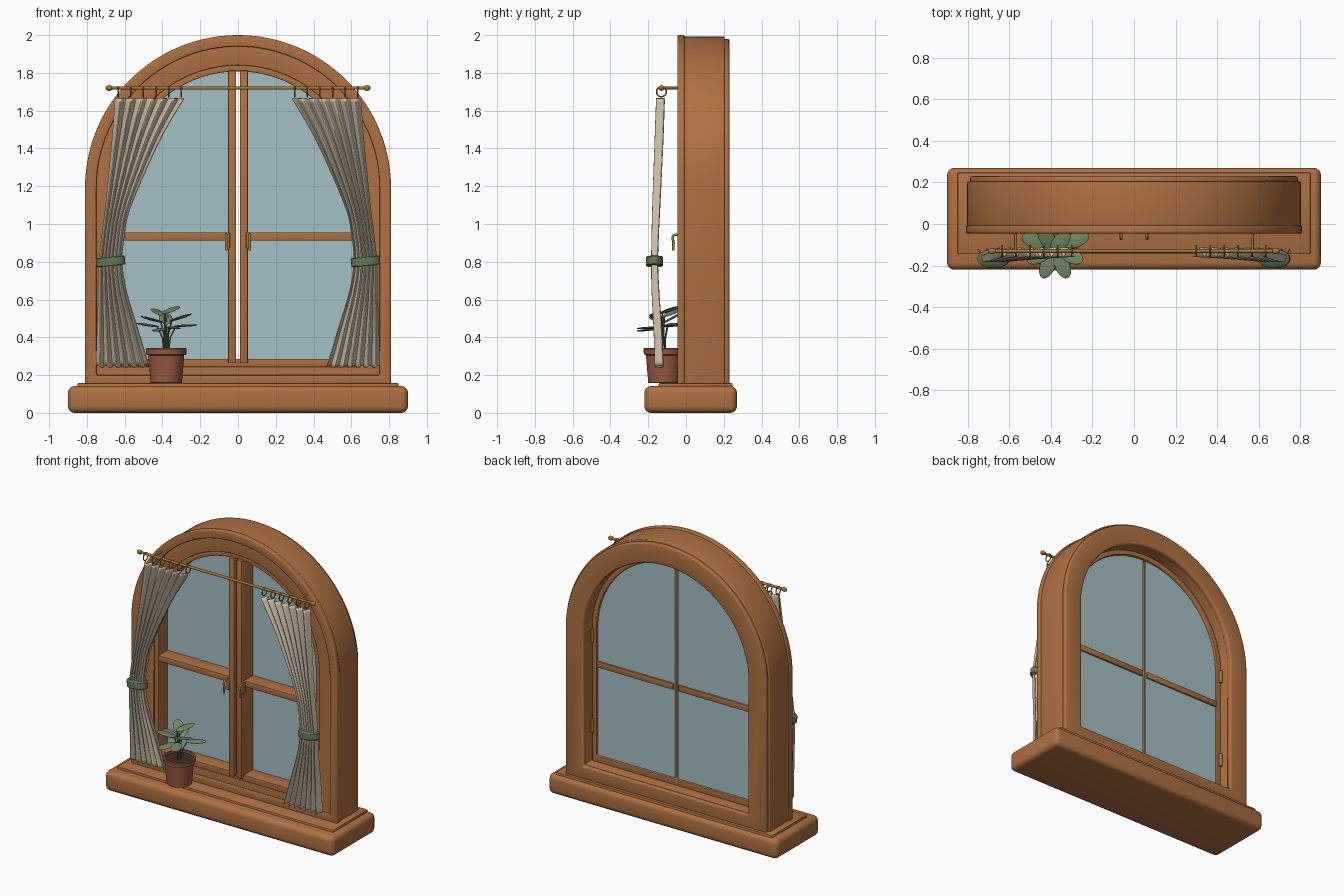
import bpy, bmesh, math
from mathutils import Vector, Matrix, Euler

if "Cube" in bpy.data.objects:
    bpy.data.objects.remove(bpy.data.objects["Cube"])

def material(name, rgb):
    m = bpy.data.materials.new(name)
    m.diffuse_color = (*rgb, 1)
    m.use_nodes = True
    m.node_tree.nodes["Principled BSDF"].inputs["Base Color"].default_value = m.diffuse_color
    return m

WOOD = material("warm wood", (0.43, 0.165, 0.055))
GLASS = material("pale blue glass", (0.37, 0.53, 0.56))
CLOTH = material("cream cloth", (0.66, 0.55, 0.41))
BRASS = material("brass", (0.38, 0.19, 0.035))
TIE = material("sage green band", (0.13, 0.19, 0.09))
LEAF = material("leaf green", (0.17, 0.25, 0.13))
STEM = material("stem green", (0.09, 0.14, 0.06))
CLAY = material("terracotta", (0.31, 0.10, 0.052))
SOIL = material("dark soil", (0.05, 0.025, 0.015))
CZ = 1.19  # height of the arch centre

def finish(name, bm, mat, bevel=0, segments=3):
    bmesh.ops.recalc_face_normals(bm, faces=bm.faces)
    if bevel:
        edges = [e for e in bm.edges if len(e.link_faces) == 2 and e.calc_face_angle() > 0.6]
        bmesh.ops.bevel(bm, geom=edges, offset=bevel, segments=segments, profile=0.5,
                        affect='EDGES', clamp_overlap=True)
    me = bpy.data.meshes.new(name)
    bm.to_mesh(me)
    bm.free()
    me.materials.append(mat)
    ob = bpy.data.objects.new(name, me)
    bpy.context.collection.objects.link(ob)
    return ob

def box(name, x, y, z, mat, bevel=0.004, segments=2):
    bm = bmesh.new()
    bmesh.ops.create_cube(bm, size=1)
    for v in bm.verts:
        v.co = [(a[0] + a[1]) / 2 + c * (a[1] - a[0]) for a, c in zip((x, y, z), v.co)]
    return finish(name, bm, mat, bevel, segments)

def arch(w, zb, n=64):
    arc = [(w * math.cos(math.pi * i / n), CZ + w * math.sin(math.pi * i / n)) for i in range(n + 1)]
    return [(w, zb)] + arc + [(-w, zb)]

def arch_ring(name, outer, inner, y0, y1, mat, bevel):
    bm = bmesh.new()
    loops = [[bm.verts.new((x, y, z)) for x, z in pts]
             for pts, y in ((outer, y0), (outer, y1), (inner, y1), (inner, y0))]
    n = len(outer)
    for k in range(4):
        a, b = loops[k], loops[(k + 1) % 4]
        for i in range(n):
            j = (i + 1) % n
            bm.faces.new((a[i], a[j], b[j], b[i]))
    return finish(name, bm, mat, bevel)

def plate(name, pts, y0, y1, mat):
    bm = bmesh.new()
    f = bm.faces.new([bm.verts.new((x, y0, z)) for x, z in pts])
    r = bmesh.ops.extrude_face_region(bm, geom=[f])
    for v in r['geom']:
        if isinstance(v, bmesh.types.BMVert):
            v.co.y = y1
    return finish(name, bm, mat)

def lathe(name, profile, centre, mat, n=40, turn=None, scale=(1, 1, 1)):
    bm = bmesh.new()
    rings = [[bm.verts.new((r * math.cos(2 * math.pi * i / n), r * math.sin(2 * math.pi * i / n), z))
              for i in range(n)] for r, z in profile]
    for a, b in zip(rings, rings[1:]):
        for i in range(n):
            bm.faces.new((a[i], a[(i + 1) % n], b[(i + 1) % n], b[i]))
    bm.faces.new(rings[0])
    bm.faces.new(rings[-1])
    ob = finish(name, bm, mat)
    ob.matrix_world = (Matrix.Translation(centre) @ (turn or Euler()).to_matrix().to_4x4()
                       @ Matrix.Diagonal((*scale, 1)))
    return ob

def ball(name, centre, scale, mat, turn=None):
    prof = [(max(math.sin(math.pi * i / 12), 0.01), -math.cos(math.pi * i / 12)) for i in range(13)]
    return lathe(name, prof, centre, mat, 20, turn, scale)

def tube(name, pts, r, mat, cyclic=False):
    cu = bpy.data.curves.new(name, 'CURVE')
    cu.dimensions = '3D'
    cu.bevel_depth, cu.bevel_resolution, cu.use_fill_caps = r, 3, True
    sp = cu.splines.new('POLY')
    sp.points.add(len(pts) - 1)
    for p, c in zip(sp.points, pts):
        p.co = (*c, 1)
    sp.use_cyclic_u = cyclic
    cu.materials.append(mat)
    ob = bpy.data.objects.new(name, cu)
    bpy.context.collection.objects.link(ob)

# Sill and arched frame
box("sill", (-0.9, 0.9), (-0.22, 0.27), (0, 0.142), WOOD, 0.035, 4)
box("sill_step", (-0.85, 0.85), (-0.145, 0.247), (0.1, 0.157), WOOD, 0.006)
arch_ring("front_casing", arch(0.81, 0.15), arch(0.75, 0.2), -0.045, -0.008, WOOD, 0.007)
arch_ring("frame_body", arch(0.803, 0.15), arch(0.65, 0.245), -0.022, 0.205, WOOD, 0.006)
arch_ring("back_casing", arch(0.79, 0.15), arch(0.648, 0.243), 0.19, 0.23, WOOD, 0.012)
arch_ring("sash_rim", arch(0.652, 0.243), arch(0.618, 0.285), -0.012, 0.125, WOOD, 0.005)

# Two casement leaves with glass, hinges and handles
for s, side in ((-1, "left"), (1, "right")):
    def span(a, b):
        return tuple(sorted((s * a, s * b)))
    w, x0 = 0.63, 0.012
    top = math.acos(x0 / w)
    pts = [(s * x0, 0.27), (s * w, 0.27)] + [
        (s * w * math.cos(top * i / 32), CZ + w * math.sin(top * i / 32)) for i in range(33)]
    plate(side + "_glass", pts, 0.092, 0.106, GLASS)
    box(side + "_stile", span(0.01, 0.052), (-0.032, 0.098), (0.263, 1.812), WOOD)
    box(side + "_rail", span(0.02, 0.63), (-0.008, 0.118), (0.912, 0.955), WOOD)
    box(side + "_handle_plate", span(0.043, 0.066), (-0.038, -0.006), (0.87, 0.955), BRASS)
    hx = s * 0.062
    tube(side + "_handle", [(hx, -0.02, 0.943), (hx, -0.058, 0.943), (hx, -0.068, 0.938),
                            (hx, -0.071, 0.925), (hx, -0.066, 0.9), (hx, -0.068, 0.86)], 0.007, BRASS)
    for z in (0.5, 1.14):
        lathe(side + "_hinge", [(0.011, -0.045), (0.011, 0.045)], (s * 0.641, 0.135, z), BRASS, 16)

# Curtain rod with finials, brackets and rings
tube("curtain_rod", [(-0.67, -0.13, 1.72), (0.67, -0.13, 1.72)], 0.009, BRASS)
for s in (-1, 1):
    ball("rod_finial", (s * 0.682, -0.13, 1.72), (0.02, 0.015, 0.015), BRASS)
    tube("rod_bracket", [(s * 0.57, -0.13, 1.72), (s * 0.57, -0.03, 1.72)], 0.007, BRASS)
    for i in range(6):
        x = s * (0.3 + 0.067 * i)
        tube("curtain_ring", [(x, -0.13 + 0.026 * math.cos(t * math.pi / 12),
                               1.7 + 0.026 * math.sin(t * math.pi / 12)) for t in range(24)],
             0.004, BRASS, True)

# Pleated curtains: rows of height, outer x, inner x, depth, fold size
ROWS = [(1.665, 0.65, 0.285, -0.135, 0.021), (1.44, 0.667, 0.415, -0.143, 0.021),
        (1.1, 0.70, 0.565, -0.157, 0.019), (0.94, 0.72, 0.602, -0.163, 0.017),
        (0.8, 0.735, 0.613, -0.166, 0.016), (0.65, 0.738, 0.592, -0.162, 0.018),
        (0.45, 0.745, 0.532, -0.15, 0.02), (0.245, 0.752, 0.47, -0.142, 0.021)]

def row_at(t):
    k = min(int(t), len(ROWS) - 2)
    f = t - k
    p = [ROWS[max(0, min(len(ROWS) - 1, k + d))] for d in (-1, 0, 1, 2)]
    return [0.5 * (2 * b + (c - a) * f + (2 * a - 5 * b + 4 * c - d) * f * f
                   + (3 * b - a - 3 * c + d) * f ** 3) for a, b, c, d in zip(*p)]

for s, side in ((-1, "left"), (1, "right")):
    bm = bmesh.new()
    NU, NV = 110, 42
    grid = []
    for j in range(NV + 1):
        z, xo, xi, y, amp = row_at(7 * j / NV)
        line = []
        for i in range(NU + 1):
            u = i / NU
            a = 2 * math.pi * 6.5 * u
            hem = 0.007 * math.sin(a) * (j / NV) ** 4
            line.append(bm.verts.new((s * (xo + (xi - xo) * u), y + amp * math.cos(a), z + hem)))
        grid.append(line)
    for j in range(NV):
        for i in range(NU):
            bm.faces.new((grid[j][i], grid[j][i + 1], grid[j + 1][i + 1], grid[j + 1][i]))
    ob = finish(side + "_curtain", bm, CLOTH)
    mod = ob.modifiers.new("cloth thickness", 'SOLIDIFY')
    mod.thickness, mod.offset = 0.005, 0
    # Tieback band around the gathered cloth
    h = 0.024
    lathe(side + "_tieback", [(0.95, -h), (1, -h + 0.004), (1, h - 0.004), (0.95, h)],
          (s * 0.675, -0.167, 0.802), TIE, 40, Euler((0, -0.1, 0)), (0.077, 0.046, 1))

# Potted plant
PX, PY = -0.38, -0.117
lathe("pot", [(0.078, 0.157), (0.083, 0.16), (0.095, 0.305), (0.106, 0.31), (0.108, 0.338),
              (0.104, 0.343), (0.094, 0.343), (0.09, 0.32)], (PX, PY, 0), CLAY)
lathe("soil", [(0.09, 0.318), (0.092, 0.33)], (PX, PY, 0), SOIL)
# Leaves: compass angle, reach, height, tilt
LEAVES = [(160, 0.105, 0.465, 0.15), (22, 0.11, 0.462, 0.05), (247, 0.09, 0.44, -0.1),
          (293, 0.09, 0.45, -0.05), (205, 0.085, 0.495, 0.25), (335, 0.085, 0.505, 0.3),
          (95, 0.04, 0.50, 0.5), (130, 0.055, 0.53, 0.35), (50, 0.04, 0.545, 0.3)]
for deg, reach, z, tilt in LEAVES:
    a = math.radians(deg)
    d = Vector((math.cos(a), math.sin(a), 0))
    c = Vector((PX, PY, z)) + d * reach
    ball("leaf", c, (0.066, 0.036, 0.006), LEAF, Euler((0, -tilt, a)))
    base = Vector((PX, PY, 0.32)) + d * 0.012
    tip = c - d * 0.055 * math.cos(tilt) - Vector((0, 0, 0.055 * math.sin(tilt)))
    mid = (base + tip) / 2 - d * 0.01 + Vector((0, 0, 0.01))
    tube("leaf_stem", [base, mid, tip], 0.004, STEM)

# Smooth shading with crisp edges
bpy.ops.object.select_all(action='DESELECT')
for ob in bpy.context.scene.objects:
    if ob.type == 'MESH':
        ob.select_set(True)
        bpy.context.view_layer.objects.active = ob
bpy.ops.object.shade_smooth_by_angle(angle=math.radians(38))
